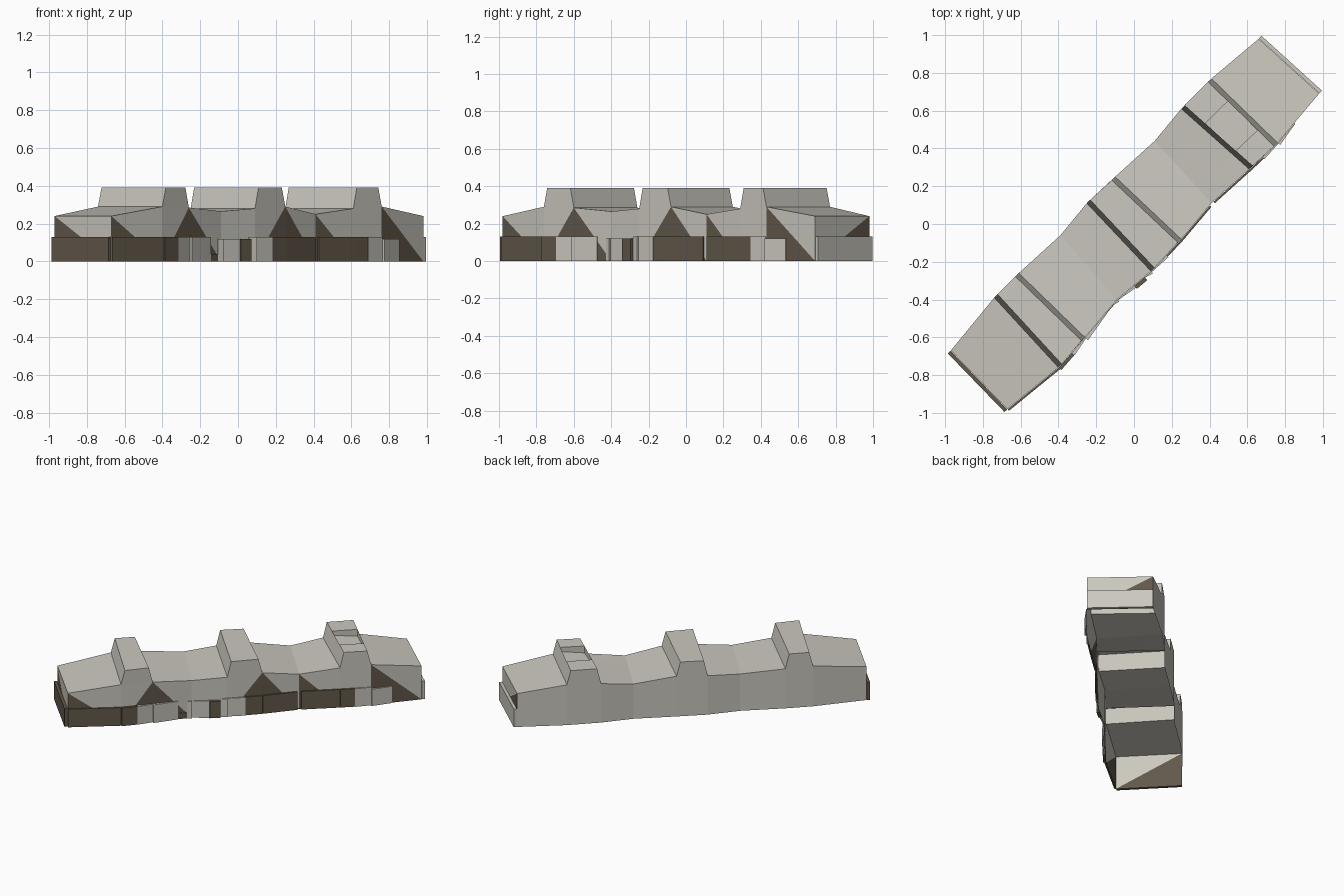
import bpy, bmesh
from mathutils import Vector

cube = bpy.data.objects.get("Cube")
if cube:
    bpy.data.objects.remove(cube)


def material(name, rgb):
    m = bpy.data.materials.new(name)
    m.use_nodes = True
    m.diffuse_color = (*rgb, 1)
    bsdf = m.node_tree.nodes["Principled BSDF"]
    bsdf.inputs["Base Color"].default_value = (*rgb, 1)
    bsdf.inputs["Roughness"].default_value = 1
    return m


stone = material("pale_stone", (0.60, 0.58, 0.52))
earth = material("dark_earth", (0.125, 0.10, 0.07))


def finish(name, bm, mats):
    bmesh.ops.triangulate(bm, faces=[f for f in bm.faces if len(f.verts) > 4])
    me = bpy.data.meshes.new(name)
    bm.to_mesh(me)
    bm.free()
    for m in mats:
        me.materials.append(m)
    ob = bpy.data.objects.new(name, me)
    bpy.context.collection.objects.link(ob)
    return ob


# Stations along the wall: back edge xy, front edge xy, walkway height
stations = [
    (-.97, -.67, -.67, -.98, .24),
    (-.74, -.39, -.40, -.76, .29),
    (-.61, -.26, -.26, -.60, .285),
    (-.39, -.06, -.09, -.40, .265),
    (-.25, .11, .09, -.25, .28),
    (-.10, .25, .25, -.08, .29),
    (.11, .44, .41, .11, .25),
    (.25, .61, .61, .29, .28),
    (.41, .77, .76, .43, .29),
    (.66, .98, .98, .69, .24),
]
back = [Vector((s[0], s[1])) for s in stations]
front = [Vector((s[2], s[3])) for s in stations]
merlon_starts, merlon_ends = (1, 4, 7), (2, 5, 8)
merlon_top, merlon_slope = .39, .018

# Wall shell: open underneath, with crenellated top
bm = bmesh.new()


def row(i, z, shift=0):
    d = Vector((shift, shift))
    a, b = back[i] + d, front[i] + d
    return [bm.verts.new((*a.lerp(b, t), z)) for t in (0, .3, .75, 1)]


base, raised, strip = [], {}, []
for i, s in enumerate(stations):
    r = row(i, s[4])
    base.append(r)
    if i in merlon_starts:
        raised[i] = row(i, merlon_top, merlon_slope)
        strip += [r, raised[i]]
    elif i in merlon_ends:
        raised[i] = row(i, merlon_top, -merlon_slope)
        strip += [raised[i], r]
    else:
        strip.append(r)

top_faces = {}
for k, (p, q) in enumerate(zip(strip, strip[1:])):
    for j in range(3):
        top_faces[k, j] = bm.faces.new((p[j], p[j + 1], q[j + 1], q[j]))

# Merlon flanks
for i in merlon_starts:
    for j in (0, 3):
        quad = (base[i][j], base[i + 1][j], raised[i + 1][j], raised[i][j])
        bm.faces.new(quad if j else quad[::-1])

# Side walls; the front has earth showing through some triangles
feet_b = [bm.verts.new((*p, 0)) for p in back]
feet_f = [bm.verts.new((*p, 0)) for p in front]


def split_quad(tl, bl, br, tr, worn):
    if worn == "right":
        bm.faces.new((tl, bl, tr))
        bm.faces.new((bl, br, tr)).material_index = 1
    elif worn == "left":
        bm.faces.new((tl, bl, br)).material_index = 1
        bm.faces.new((tl, br, tr))
    else:
        bm.faces.new((tl, bl, br, tr))


wear = ["left", "right", "left", "", "right", "left", "left", "", "left"]
for i, w in enumerate(wear):
    split_quad(base[i][3], feet_f[i], feet_f[i + 1], base[i + 1][3], w)
    split_quad(base[i + 1][0], feet_b[i + 1], feet_b[i], base[i][0], "")

# End walls
for i, a, fa, b, fb, w in ((0, 0, feet_b, 3, feet_f, "left"),
                           (9, 3, feet_f, 0, feet_b, "right")):
    extra = []
    for j in (1, 2):
        extra.append(base[i][j])
    split_quad(base[i][a], fa[i], fb[i], base[i][b], w)

# Broken pit in the last merlon
pit = top_faces[strip.index(raised[7]), 1]
bmesh.ops.inset_individual(bm, faces=[pit], thickness=.025)
for n, v in enumerate(pit.verts):
    v.co.z -= .03 + .02 * (n % 2)

bmesh.ops.recalc_face_normals(bm, faces=bm.faces)
finish("battlement_wall", bm, [stone, earth])


# Thin footing slabs against the foot of the wall
def slab(name, a, b, height, out_a, out_b, mat):
    bm = bmesh.new()
    d = (b - a).normalized()
    n = Vector((d.y, -d.x))
    inner = [a + n * .002, b + n * .002]
    outer = [a + n * out_a, b + n * out_b]
    ring = [outer[0], outer[1], inner[1], inner[0]]
    low = [bm.verts.new((*p, 0)) for p in ring]
    high = [bm.verts.new((*p, height)) for p in ring]
    bm.faces.new(high)
    bm.faces.new(low[::-1])
    for k in range(4):
        m = (k + 1) % 4
        bm.faces.new((low[k], low[m], high[m], high[k]))
    bmesh.ops.recalc_face_normals(bm, faces=bm.faces)
    finish(name, bm, [mat])


def front_point(x):
    for p, q in zip(front, front[1:]):
        if x <= q.x:
            return p.lerp(q, (x - p.x) / (q.x - p.x))
    return front[-1]


def footing(name, x0, x1, height, out_a, out_b, mat):
    cuts = [x0] + [p.x for p in front if x0 + .01 < p.x < x1 - .01] + [x1]
    for k, (u, v) in enumerate(zip(cuts, cuts[1:])):
        slab(f"{name}_{k + 1}", front_point(u), front_point(v),
             height, out_a, out_b, mat)


footing("earth_footing_a", -.67, -.40, .13, .012, .012, earth)
footing("earth_footing_b", -.40, -.33, .13, .02, .02, earth)
footing("stone_footing_a", -.33, -.15, .13, .022, .008, stone)
footing("earth_chip", -.15, -.11, .04, .006, .006, earth)
footing("stone_footing_b", -.11, 0, .12, .006, .016, stone)
footing("earth_gap", 0, .055, .12, .024, .024, earth)
footing("stone_footing_c", .055, .17, .13, .006, .016, stone)
footing("earth_footing_c", .17, .40, .13, .012, .012, earth)
footing("earth_footing_d", .42, .68, .13, .012, .012, earth)
footing("stone_footing_d", .68, .76, .13, .016, .006, stone)
footing("stone_footing_e", .76, .85, .12, .018, .006, stone)

# End footings
slab("earth_end_footing", back[0], front[0], .13, .022, .022, earth)
slab("stone_end_footing", front[-1], back[-1], .13, .022, .022, stone)
